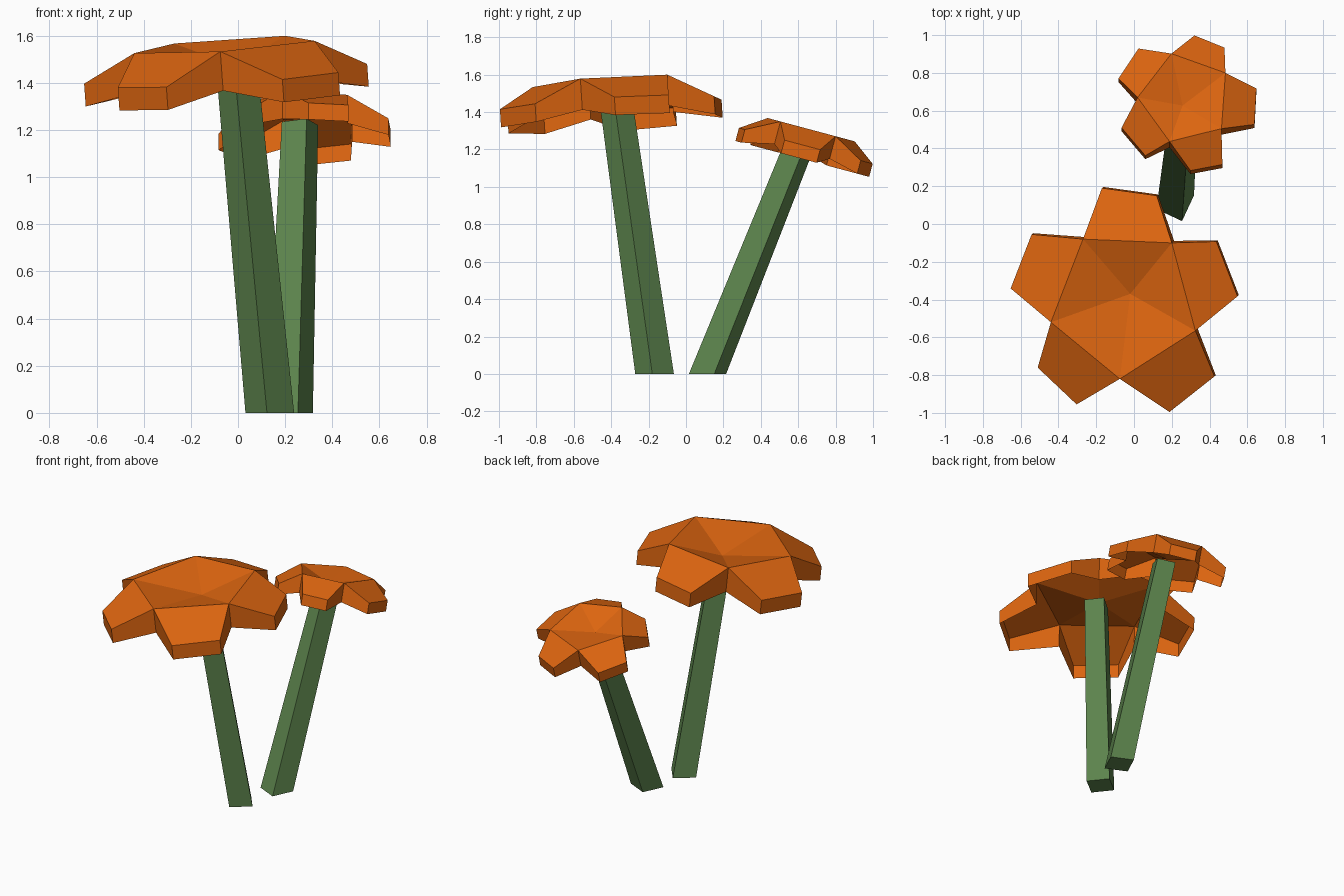
import bpy, bmesh, math
from mathutils import Vector

if "Cube" in bpy.data.objects:
    bpy.data.objects.remove(bpy.data.objects["Cube"])


def material(name, rgb):
    m = bpy.data.materials.new(name)
    m.diffuse_color = (*rgb, 1)
    m.use_nodes = True
    m.node_tree.nodes["Principled BSDF"].inputs["Base Color"].default_value = m.diffuse_color
    return m


ORANGE = material("petal orange", (0.72, 0.13, 0.005))
GREEN = material("stem green", (0.11, 0.235, 0.075))


def finish(bm, name, mat):
    mesh = bpy.data.meshes.new(name)
    bm.to_mesh(mesh)
    bm.free()
    mesh.materials.append(mat)
    bpy.context.collection.objects.link(bpy.data.objects.new(name, mesh))


def plane_z(plane, x, y, lift=0.0):
    return plane[0] + plane[1] * x + plane[2] * y + lift


def blossom(name, plane, size, centre, inner, tips):
    """Five-petalled shell, open below: dipped centre, sloping petals, rim skirt."""
    bm = bmesh.new()
    down = Vector((plane[1], plane[2], -1)).normalized()

    def vert(p, lift):
        return bm.verts.new((p[0], p[1], plane_z(plane, p[0], p[1], lift * size)))

    hub = vert(centre, 0.033)
    notch = [vert(p, 0.126) for p in inner]
    tip = [vert(p, 0) for p in tips]
    ring, depth = [], []
    for i in range(5):
        a, b = notch[i], notch[(i + 1) % 5]
        o1, o2 = tip[2 * i], tip[2 * i + 1]
        bm.faces.new((hub, b, a))
        bm.faces.new((a, b, o2, o1))
        ring += [a, o1, o2]
        depth += [0.167, 0.097, 0.097]
    # skirt hanging from the petal outline
    low = [bm.verts.new(v.co + down * d * size) for v, d in zip(ring, depth)]
    for k in range(15):
        n = (k + 1) % 15
        bm.faces.new((ring[k], ring[n], low[n], low[k]))
    finish(bm, name, ORANGE)


def stem(name, plane, lift, base, r0, top, r1, turn):
    """Tapered square stem, flat at the ground and cut parallel to its blossom."""
    bm = bmesh.new()
    lo, hi = [], []
    for k in range(4):
        a = math.radians(turn + 90 * k)
        c, s = math.cos(a), math.sin(a)
        lo.append(bm.verts.new((base[0] + r0 * c, base[1] + r0 * s, 0)))
        x, y = top[0] + r1 * c, top[1] + r1 * s
        hi.append(bm.verts.new((x, y, plane_z(plane, x, y, lift))))
    bm.faces.new(lo[::-1])
    bm.faces.new(hi)
    for k in range(4):
        n = (k + 1) % 4
        bm.faces.new((lo[k], lo[n], hi[n], hi[k]))
    finish(bm, name, GREEN)


# large front flower (plane: height, x slope, y slope)
big = (1.466, 0.072, 0.065)
blossom("large_blossom", big, 1.0, (-0.02, -0.37),
        [(-0.27, -0.08), (0.20, -0.10), (0.325, -0.565), (-0.075, -0.82), (-0.44, -0.52)],
        [(-0.17, 0.19), (0.12, 0.15), (0.436, -0.093), (0.548, -0.383),
         (0.426, -0.807), (0.188, -0.995), (-0.304, -0.955), (-0.51, -0.76),
         (-0.653, -0.341), (-0.542, -0.055)])
stem("large_stem", big, 0.02, (0.135, -0.168), 0.104, (-0.005, -0.375), 0.088, -6.7)

# small back flower, leaning backwards
small = (1.391, 0.0, -0.268)
blossom("small_blossom", small, 0.746, (0.257, 0.627),
        [(0.198, 0.902), (0.484, 0.80), (0.463, 0.505), (0.188, 0.437), (0.019, 0.67)],
        [(0.32, 0.998), (0.479, 0.934), (0.648, 0.717), (0.638, 0.527),
         (0.468, 0.315), (0.299, 0.283), (0.06, 0.362), (-0.066, 0.51),
         (-0.082, 0.77), (0.024, 0.929)])
stem("small_stem", small, 0.0, (0.218, 0.115), 0.106, (0.263, 0.608), 0.082, 20)
